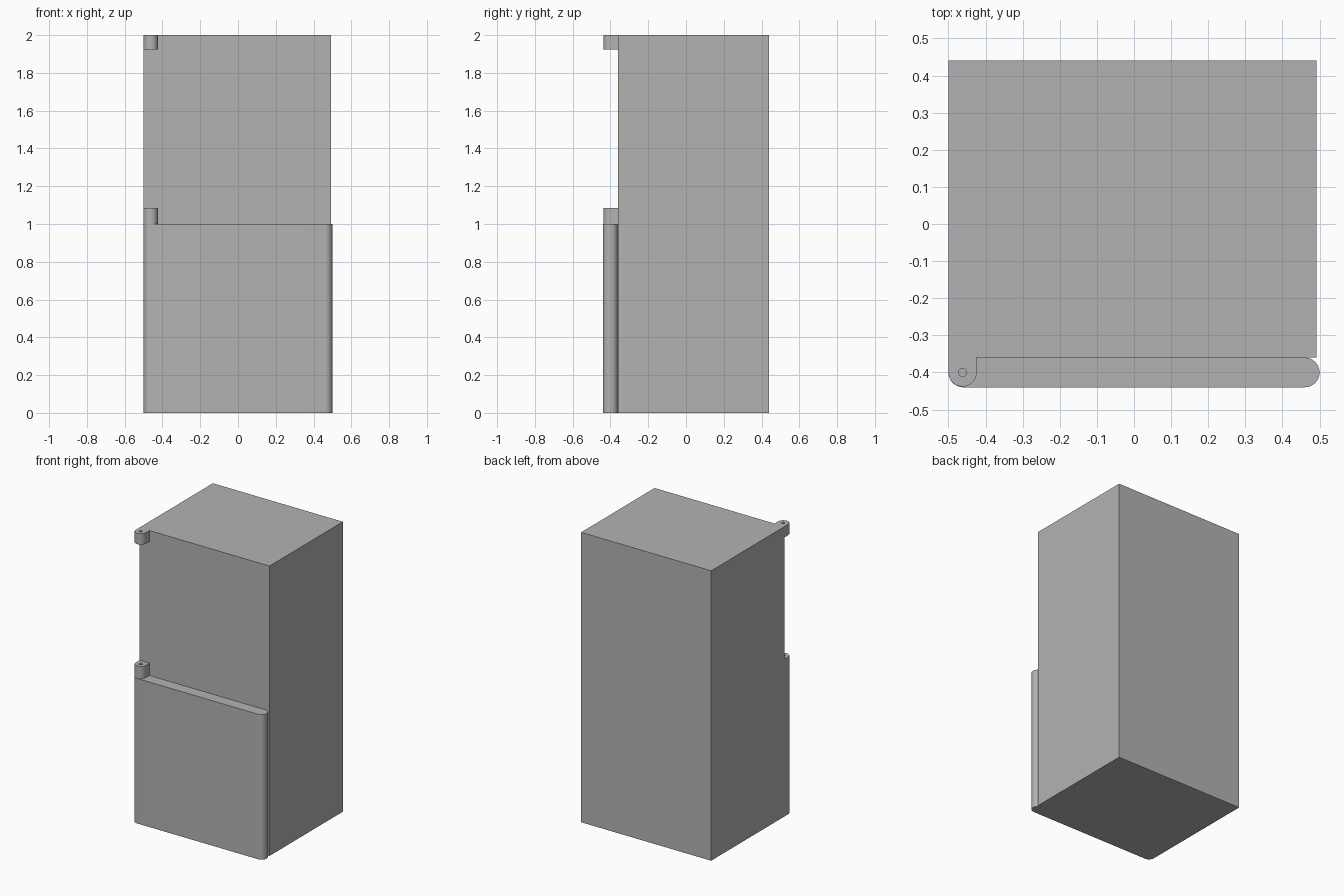
import bpy, bmesh
from math import pi, cos, sin

cube = bpy.data.objects.get("Cube")
if cube:
    bpy.data.objects.remove(cube, do_unlink=True)

grey = bpy.data.materials.new("plain grey")
grey.use_nodes = True
colour = (0.45, 0.45, 0.45, 1)
grey.diffuse_color = colour
grey.node_tree.nodes["Principled BSDF"].inputs["Base Color"].default_value = colour

LEFT, BODY_RIGHT, DOOR_RIGHT = -0.5, 0.492, 0.5
FRONT, SEAM, BACK = -0.44, -0.36, 0.44
HEIGHT, DOOR_TOP = 2.0, 1.0


def arc(cx, cy, r, start, end, steps=16):
    """Points along an arc, counter-clockwise."""
    angles = [start + (end - start) * i / steps for i in range(steps + 1)]
    return [(cx + r * cos(a), cy + r * sin(a)) for a in angles]


def prism(name, outlines, z0, z1):
    """Extrude closed outlines; an outline inside another becomes a hole."""
    curve = bpy.data.curves.new(name, "CURVE")
    curve.dimensions = "2D"
    curve.fill_mode = "BOTH"
    curve.extrude = (z1 - z0) / 2
    for outline in outlines:
        spline = curve.splines.new("POLY")
        spline.points.add(len(outline) - 1)
        for point, (x, y) in zip(spline.points, outline):
            point.co = (x, y, 0, 1)
        spline.use_cyclic_u = True
    obj = bpy.data.objects.new(name, curve)
    bpy.context.collection.objects.link(obj)
    obj.location.z = (z0 + z1) / 2
    bpy.ops.object.select_all(action="DESELECT")
    obj.select_set(True)
    bpy.context.view_layer.objects.active = obj
    bpy.ops.object.convert(target="MESH")
    obj = bpy.context.object
    mesh = obj.data
    # Weld the caps to the walls
    bm = bmesh.new()
    bm.from_mesh(mesh)
    bmesh.ops.remove_doubles(bm, verts=bm.verts, dist=0.0001)
    bmesh.ops.recalc_face_normals(bm, faces=bm.faces)
    bm.to_mesh(mesh)
    bm.free()
    mesh.materials.clear()
    mesh.materials.append(grey)
    bpy.ops.object.shade_smooth_by_angle(angle=pi / 6)
    return obj


# Cabinet body
prism("cabinet", [[(LEFT, SEAM), (BODY_RIGHT, SEAM), (BODY_RIGHT, BACK), (LEFT, BACK)]], 0, HEIGHT)

# Lower door: full round on the free edge, rounded corner at the hinge side
r = (SEAM - FRONT) / 2
mid = (SEAM + FRONT) / 2
door = [(LEFT, SEAM)] + arc(LEFT + r, mid, r, pi, 1.5 * pi) + arc(DOOR_RIGHT - r, mid, r, -pi / 2, pi / 2)
prism("lower_door", [door], 0, DOOR_TOP)

# Hinge brackets with pin holes, for the upper door
hr = 0.038
hx = LEFT + hr
bracket = [(LEFT, SEAM)] + arc(hx, mid, hr, pi, 2 * pi, 24) + [(hx + hr, SEAM)]
hole = arc(hx, mid, 0.011, 0, 2 * pi)[:-1]
for name, z0, z1 in (("lower_hinge", DOOR_TOP, 1.085), ("upper_hinge", 1.925, HEIGHT)):
    prism(name, [bracket, hole], z0, z1)
